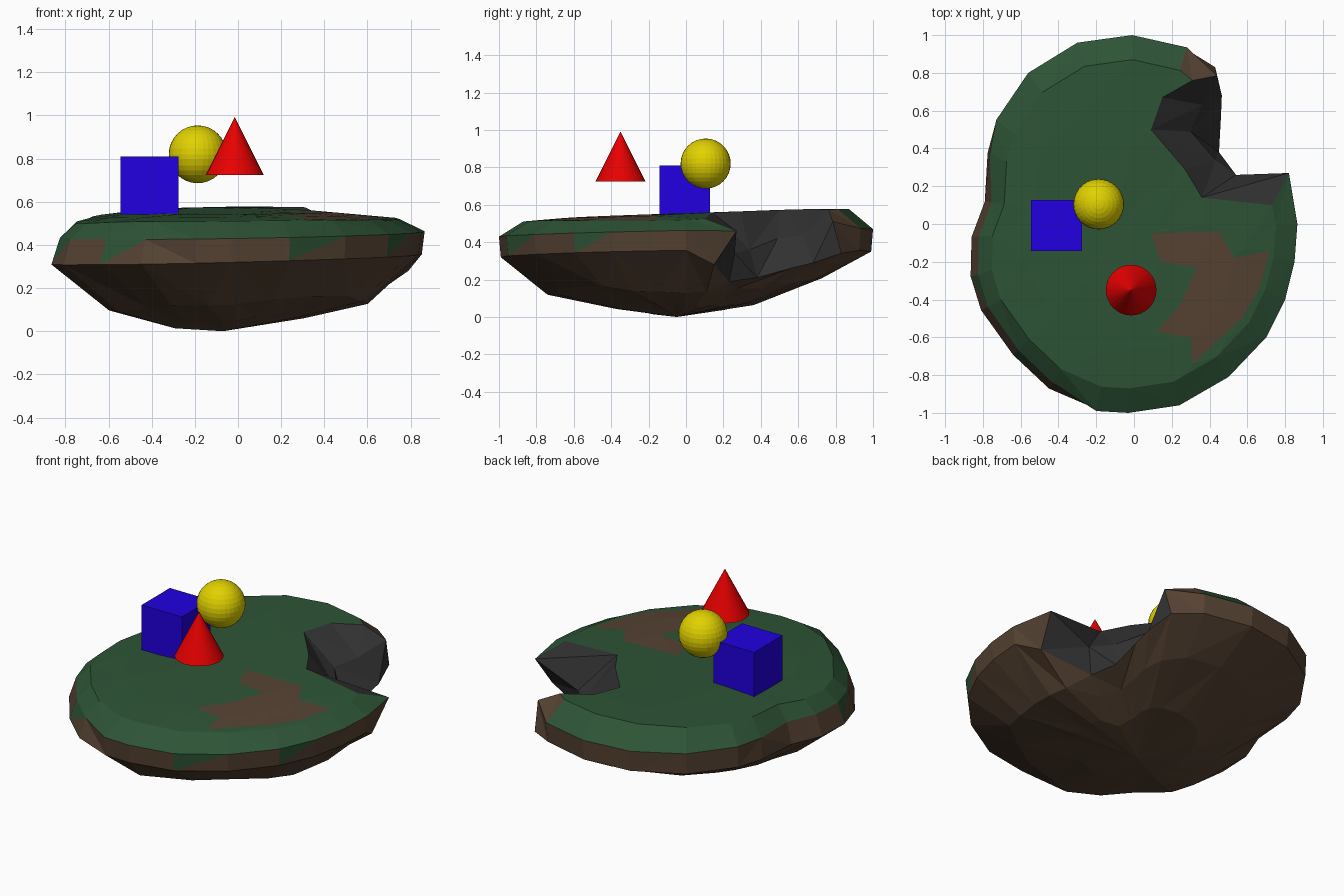
import bpy, bmesh, random
from mathutils import Vector
from mathutils.geometry import delaunay_2d_cdt

if "Cube" in bpy.data.objects:
    bpy.data.objects.remove(bpy.data.objects["Cube"])

random.seed(4)


def material(name, rgb):
    m = bpy.data.materials.new(name)
    m.diffuse_color = (*rgb, 1)
    m.use_nodes = True
    m.node_tree.nodes["Principled BSDF"].inputs["Base Color"].default_value = m.diffuse_color
    return m


grass = material("grass", (0.027, 0.089, 0.037))
soil = material("soil", (0.093, 0.056, 0.033))
rock = material("rock", (0.031, 0.031, 0.031))
red = material("red", (0.8, 0.0, 0.0))
yellow = material("yellow", (0.75, 0.64, 0.0))
blue = material("blue", (0.015, 0.0, 0.75))
GRASS, SOIL, ROCK = 0, 1, 2

# island outline, clockwise from the right, up to the notch
rim = [(.865, 0), (.85, -.2), (.80, -.4), (.70, -.6), (.50, -.81), (.24, -.96),
       (-.03, -1), (-.2, -.99), (-.45, -.88), (-.64, -.70), (-.81, -.46),
       (-.865, -.28), (-.86, -.07), (-.79, .12), (-.775, .38), (-.73, .55),
       (-.56, .80), (-.30, .96), (-.01, 1), (.28, .935)]
# notch columns: top edge xy, middle xyz, lower edge xyz
notch = [((.31, .76), (.44, .785, .51), (.43, .83, .34)),
         ((.15, .67), (.36, .63, .44), (.465, .68, .29)),
         ((.09, .50), (.30, .49, .42), (.46, .56, .26)),
         ((.27, .29), (.43, .34, .36), (.45, .38, .21)),
         ((.36, .14), (.54, .26, .34), (.50, .23, .19)),
         ((.73, .10), (.82, .27, .46), (.79, .15, .28))]
# bare soil patch in the grass
patch = [(.09, -.05), (.45, -.04), (.53, -.18), (.72, -.14), (.66, -.35),
         (.57, -.50), (.31, -.74), (.30, -.60), (.12, -.57), (.25, -.42),
         (.33, -.23), (.14, -.20)]


def top_z(x, y):
    t = (x / .86) ** 2 + y * y
    return .554 + .03 * y + .02 * max(0, y) ** 2 + .006 * x - .03 * t * t - .07 * x ** 4


def inside(p, poly):
    hit = False
    for a, b in zip(poly, poly[1:] + poly[:1]):
        if (a[1] > p[1]) != (b[1] > p[1]) and \
                p[0] < (b[0] - a[0]) * (p[1] - a[1]) / (b[1] - a[1]) + a[0]:
            hit = not hit
    return hit


# rings of the island from the grass edge down to the belly
A, B, C, D, E = [], [], [], [], []
for x, y in rim:
    s = .955 if x < -.4 and y < .3 else .985 if x < -.4 and y < .5 else 1
    A.append((x * .87, y * .87, top_z(x * .87, y * .87)))
    B.append((x * s, y * s, .45 + .02 * y + .015 * x))
    C.append((x * .985 if x > -.4 else x, y * .99, .335 + .015 * y + .025 * x))
for a, b, c in notch:
    A.append((*a, top_z(*a)))
    B.append(b)
    C.append(c)
for x, y, z in C:
    j, k = random.uniform(-.01, .01), random.uniform(.70, .76)
    corner = max(0, -x * y)
    D.append((x * (k - .06 if x < 0 else k), y * k,
              .115 + .05 * y * y + .035 * y + .02 * x + .07 * corner + j))
    E.append((x * .36, y * .38, .04 + .03 * x + .02 * y * y + .005 * y + .03 * corner + j))

bm = bmesh.new()
rings = [[bm.verts.new(p) for p in r] for r in (A, B, C, D, E)]
n, m = len(A), len(rim)
green_cols = {2, 4, 8, 10}


def face(verts, mat):
    bm.faces.new(verts).material_index = mat


for k in range(4):
    up, lo = rings[k], rings[k + 1]
    for i in range(n):
        j = (i + 1) % n
        cut = m <= i < n - 1
        mat = ROCK if cut and k < 2 else GRASS if k == 0 else SOIL
        if k == 0 and i == m - 1:
            mat = SOIL
        tip = GRASS if k == 1 and i in green_cols else mat
        if i % 2:
            face((up[i], up[j], lo[i]), mat)
            face((up[j], lo[j], lo[i]), mat)
        else:
            face((up[i], up[j], lo[j]), tip)
            face((up[i], lo[j], lo[i]), mat)
point = bm.verts.new((-.07, -.05, 0))
for i in range(n):
    face((rings[4][i], rings[4][(i + 1) % n], point), SOIL)

# grass top, triangulated around the soil patch
pts = [Vector(p[:2]) for p in A] + [Vector(p) for p in patch]
q = len(patch)
edges = [(i, (i + 1) % n) for i in range(n)] + [(n + i, n + (i + 1) % q) for i in range(q)]
pts += [Vector(p[:2]) * .5 for p in A[:m:3]] + [Vector((-.1, 0))]
pts += [Vector(p[:2]) * .78 for p in A[1:m:2]]
vs, _, fs, *_ = delaunay_2d_cdt(pts, edges, [], 1, 1e-5)
tops = [bm.verts.new((v.x, v.y, top_z(v.x, v.y))) for v in vs]
outline = [p[:2] for p in A]
for f in fs:
    c = sum((vs[i] for i in f), Vector((0, 0))) / len(f)
    if inside(c, outline):
        face([tops[i] for i in f], SOIL if inside(c, patch) else GRASS)
bmesh.ops.remove_doubles(bm, verts=bm.verts[:], dist=.0005)
bmesh.ops.recalc_face_normals(bm, faces=bm.faces[:])
mesh = bpy.data.meshes.new("island")
bm.to_mesh(mesh)
for mt in (grass, soil, rock):
    mesh.materials.append(mt)
bpy.context.collection.objects.link(bpy.data.objects.new("island", mesh))


def finish(name, mat):
    ob = bpy.context.object
    ob.name = name
    ob.data.materials.append(mat)


# simple solids above the grass
bpy.ops.mesh.primitive_cube_add(size=.27, location=(-.41, -.007, .675))
finish("cube", blue)
bpy.ops.mesh.primitive_uv_sphere_add(segments=32, ring_count=16, radius=.134,
                                     location=(-.187, .105, .82))
finish("ball", yellow)
bpy.ops.mesh.primitive_cone_add(vertices=32, radius1=.134, depth=.268,
                                location=(-.015, -.35, .858))
finish("cone", red)
